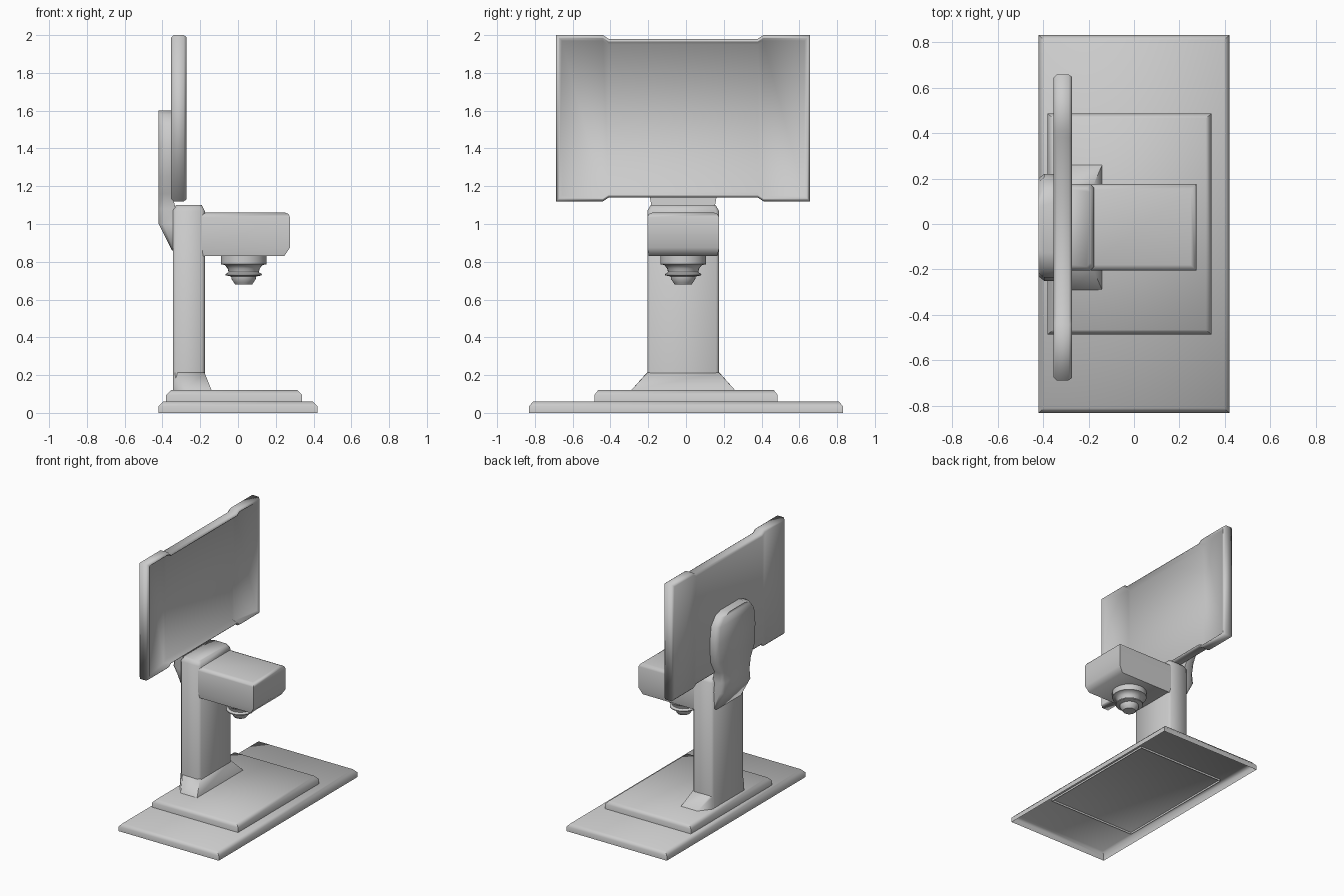
import bpy, bmesh, math

cube = bpy.data.objects.get("Cube")
if cube:
    bpy.data.objects.remove(cube)

grey = bpy.data.materials.new("light_grey")
grey.use_nodes = True
COLOUR = (0.6, 0.6, 0.6, 1)
grey.diffuse_color = COLOUR
grey.node_tree.nodes["Principled BSDF"].inputs["Base Color"].default_value = COLOUR

MID = -0.015  # the upper parts share this y centre


def finish(name, bm, angle=75):
    bmesh.ops.recalc_face_normals(bm, faces=bm.faces)
    mesh = bpy.data.meshes.new(name)
    bm.to_mesh(mesh)
    bm.free()
    mesh.materials.append(grey)
    obj = bpy.data.objects.new(name, mesh)
    bpy.context.collection.objects.link(obj)
    bpy.ops.object.select_all(action='DESELECT')
    bpy.context.view_layer.objects.active = obj
    obj.select_set(True)
    bpy.ops.object.shade_smooth_by_angle(angle=math.radians(angle))


def bridge(bm, rings):
    """Join rings of equal length with quads and return their vertices."""
    loops = [[bm.verts.new(p) for p in ring] for ring in rings]
    n = len(loops[0])
    for a, b in zip(loops, loops[1:]):
        for i in range(n):
            j = (i + 1) % n
            bm.faces.new((a[i], a[j], b[j], b[i]))
    return loops


def loft(name, rings, angle=75, open_start=False):
    bm = bmesh.new()
    loops = bridge(bm, rings)
    if not open_start:
        bm.faces.new(loops[0])
    bm.faces.new(loops[-1])
    finish(name, bm, angle)


def block(x0, x1, half_y, z, cut=0.0, yc=MID):
    """Horizontal rectangle, optionally with cut corners."""
    corners = [(x0 + cut, -half_y), (x1 - cut, -half_y), (x1, cut - half_y), (x1, half_y - cut),
               (x1 - cut, half_y), (x0 + cut, half_y), (x0, half_y - cut), (x0, cut - half_y)]
    if not cut:
        corners = corners[0:2] + corners[4:6]
    return [(x, y + yc, z) for x, y in corners]


# Stepped base plates: shells, open underneath, with chamfered top edges
for name, x0, x1, half_y, z, top in (("base_plate", -0.42, 0.42, 0.83, 0, 0.06),
                                     ("upper_base_plate", -0.38, 0.34, 0.485, 0.045, 0.12)):
    loft(name, [block(x0, x1, half_y, z, yc=0),
                block(x0, x1, half_y, top - 0.025, yc=0),
                block(x0 + 0.025, x1 - 0.025, half_y - 0.02, top, yc=0)], 60, open_start=True)

# Flared foot, widest towards the front
foot = [(-0.345, -0.19), (-0.277, -0.275), (-0.14, -0.275),
        (-0.14, 0.275), (-0.277, 0.275), (-0.345, 0.19)]
neck = [(-0.345, -0.18), (-0.32, -0.19), (-0.178, -0.188),
        (-0.178, 0.188), (-0.32, 0.19), (-0.345, 0.18)]
loft("column_foot", [[(x, y + MID, 0.12) for x, y in foot],
                     [(x, y + MID, 0.215) for x, y in neck]])

# Column with a narrowed cap
loft("column", [block(-0.345, -0.176, 0.19, 0.12, 0.016),
                block(-0.345, -0.176, 0.19, 1.07, 0.016),
                block(-0.328, -0.192, 0.172, 1.1, 0.016)])

# Projecting head with bevelled edges
bm = bmesh.new()
loops = bridge(bm, [block(-0.19, 0.245, 0.182, 0.83), block(-0.19, 0.275, 0.19, 0.875),
                    block(-0.19, 0.275, 0.19, 1.06)])
bm.faces.new(loops[0])
bm.faces.new(loops[-1])
top_edges = [e for e in bm.edges if min(v.co.z for v in e.verts) > 1
             and max(v.co.x for v in e.verts) > 0]
bmesh.ops.bevel(bm, geom=top_edges, offset=0.025, segments=2, profile=0.5, affect='EDGES')
finish("camera_head", bm)

# Lens turned from a stepped profile
profile = [(0.12, 0.84), (0.12, 0.787), (0.1, 0.783), (0.085, 0.765), (0.08, 0.745),
           (0.096, 0.735), (0.095, 0.728), (0.066, 0.722), (0.064, 0.708), (0.052, 0.69),
           (0.045, 0.68)]
SIDES = 24
turn = [math.tau * i / SIDES for i in range(SIDES)]
loft("lens", [[(0.03 + r * math.cos(t), MID + r * math.sin(t), z) for t in turn]
              for r, z in profile], 50)

# Rounded mount behind the screen: height, half width, back x, front x
sections = [(0.86, 0.165, -0.35, -0.33), (1.0, 0.175, -0.42, -0.33), (1.08, 0.165, -0.42, -0.33),
            (1.16, 0.18, -0.42, -0.35), (1.25, 0.228, -0.42, -0.35), (1.4, 0.235, -0.42, -0.35),
            (1.52, 0.22, -0.42, -0.35), (1.58, 0.17, -0.42, -0.35), (1.6, 0.11, -0.42, -0.35)]
rings = []
for z, w, back, front in sections:
    chamfer = min(0.025, (front - back) * 0.5)
    rings.append([(front, MID - w, z), (front, MID + w, z), (back + chamfer, MID + w, z),
                  (back, MID + w - 0.02, z), (back, MID - w + 0.02, z),
                  (back + chamfer, MID - w, z)])
loft("screen_mount", rings)


# Screen: stepped outline, raised rim and a dished face with sloping wings
def outline(x, inset, wing_x=None):
    columns = [(0.672 - inset, 0.44), (0.425, 0.44), (0.395, 0.42)]
    right = [(y, h - inset, wing_x if wing_x and i == 0 else x)
             for i, (y, h) in enumerate(columns)]
    across = [(-y, h, d) for y, h, d in right] + right[::-1]
    return ([(d, MID + y, 1.56 + h) for y, h, d in across]
            + [(d, MID + y, 1.56 - h) for y, h, d in across[::-1]])


bm = bmesh.new()
loops = bridge(bm, [outline(-0.354, 0.014), outline(-0.34, 0), outline(-0.287, 0),
                    outline(-0.273, 0.01), outline(-0.273, 0.016),
                    outline(-0.315, 0.03, -0.282)])
for loop in (loops[0], loops[-1]):
    for i in range(5):
        bm.faces.new((loop[i], loop[i + 1], loop[10 - i], loop[11 - i]))
finish("screen", bm)
